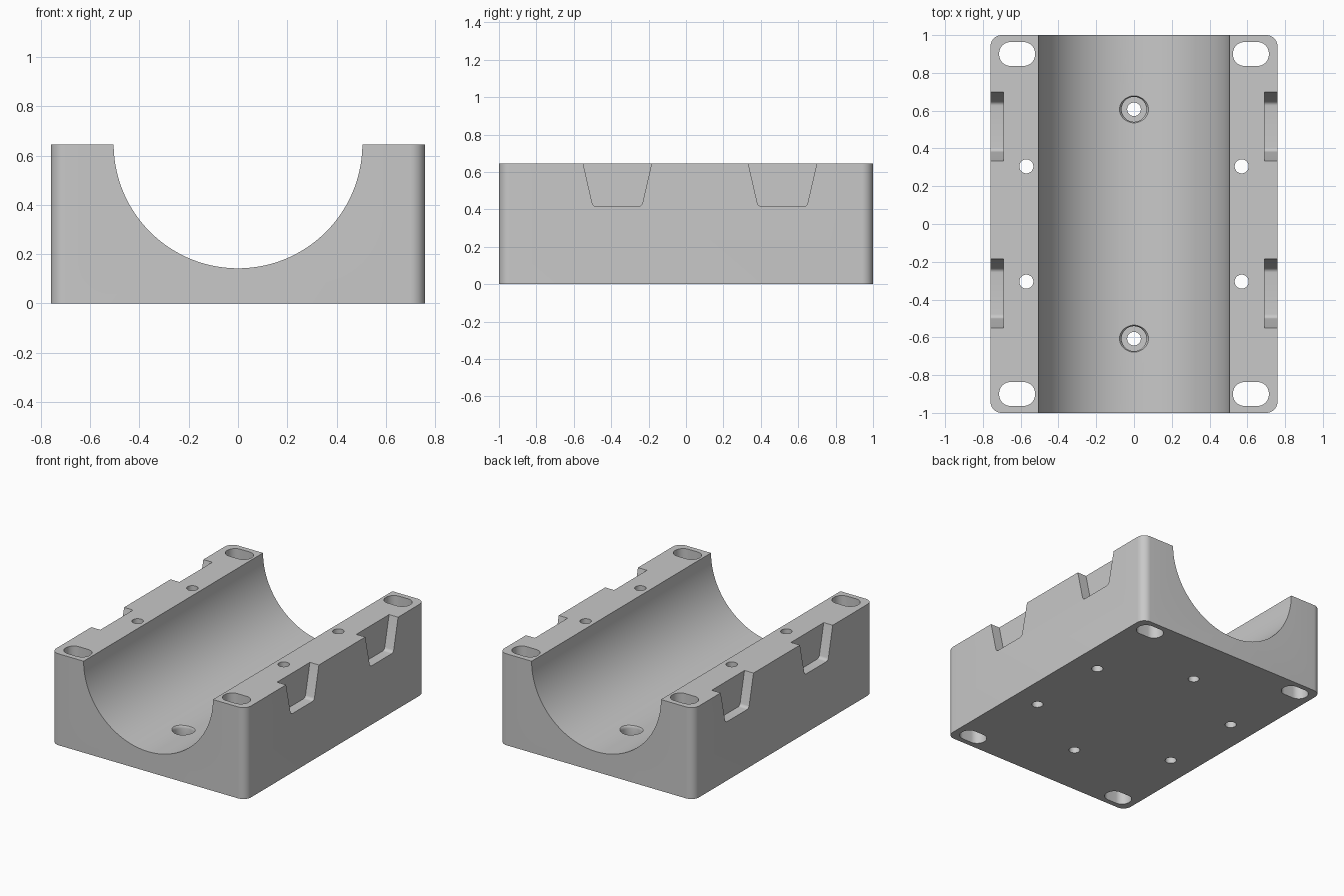
import bpy
import bmesh
from math import cos, sin, pi, tan
from mathutils import Vector

cube = bpy.data.objects.get("Cube")
if cube:
    bpy.data.objects.remove(cube, do_unlink=True)

HALF_X, HALF_Y, TOP = 0.76, 1.0, 0.645

grey = bpy.data.materials.new("plain grey")
grey.use_nodes = True
grey.diffuse_color = (0.58, 0.58, 0.58, 1)
grey.node_tree.nodes["Principled BSDF"].inputs["Base Color"].default_value = (0.58, 0.58, 0.58, 1)


def circle(radius, count=48):
    return [(radius * cos(2 * pi * i / count), radius * sin(2 * pi * i / count))
            for i in range(count)]


def rounded(points, radius, steps=10):
    """Polygon outline with every corner replaced by an arc."""
    out = []
    for i, p in enumerate(points):
        p = Vector(p)
        a = (Vector(points[i - 1]) - p).normalized()
        b = (Vector(points[(i + 1) % len(points)]) - p).normalized()
        half = a.angle(b) / 2
        centre = p + (a + b).normalized() * radius / sin(half)
        start = p + a * radius / tan(half) - centre
        end = p + b * radius / tan(half) - centre
        sweep = start.angle(end)
        for s in range(steps + 1):
            t = s / steps
            out.append(centre + (start * sin((1 - t) * sweep) + end * sin(t * sweep)) / sin(sweep))
    return out


def rectangle(hx, hy):
    return [(-hx, -hy), (hx, -hy), (hx, hy), (-hx, hy)]


def loft(name, layers, place):
    """Closed solid through (outline, height) layers; place maps u, v, h to x, y, z."""
    bm = bmesh.new()
    rings = [[bm.verts.new(place(u, v, h)) for u, v in outline] for outline, h in layers]
    for low, high in zip(rings, rings[1:]):
        for i in range(len(low)):
            j = (i + 1) % len(low)
            bm.faces.new((low[i], low[j], high[j], high[i]))
    bm.faces.new(rings[0])
    bm.faces.new(rings[-1])
    bmesh.ops.recalc_face_normals(bm, faces=bm.faces)
    mesh = bpy.data.meshes.new(name)
    bm.to_mesh(mesh)
    bm.free()
    mesh.materials.append(grey)
    obj = bpy.data.objects.new(name, mesh)
    bpy.context.collection.objects.link(obj)
    return obj


def upright(x, y):
    return lambda u, v, h: (x + u, y + v, h)


# Block with rounded vertical corners
outline = rounded(rectangle(HALF_X, HALF_Y), 0.06)
body = loft("cradle_block", [(outline, 0), (outline, TOP)], upright(0, 0))

# Half-round trough along the length
cutters = [loft("trough_cutter", [(circle(0.505, 160), -1.2), (circle(0.505, 160), 1.2)],
                lambda u, v, h: (u, h, 0.647 + v))]

# Counterbored holes in the trough, with a softened rim
bore = [(0.036, -0.1), (0.036, 0.08), (0.066, 0.08), (0.066, 0.125),
        (0.068, 0.135), (0.072, 0.143), (0.079, 0.15), (0.079, 0.3)]
for y in (-0.607, 0.607):
    cutters.append(loft("bore_cutter", [(circle(r), z) for r, z in bore], upright(0, y)))

slot = rounded(rectangle(0.095, 0.063), 0.06)
for side in (-1, 1):
    for end in (-1, 1):
        # Corner mounting slots and small rail holes
        cutters.append(loft("slot_cutter", [(slot, -0.1), (slot, 0.8)],
                            upright(side * 0.619, end * 0.9)))
        cutters.append(loft("rail_hole_cutter", [(circle(0.037), -0.1), (circle(0.037), 0.8)],
                            upright(side * 0.57, end * 0.305)))
    # Tapered strap notches in the outer walls
    for y in (-0.367, 0.516):
        notch = rounded([(y - 0.13, 0.415), (y + 0.13, 0.415),
                         (y + 0.207, 0.75), (y - 0.207, 0.75)], 0.025, 6)
        cutters.append(loft("notch_cutter", [(notch, 0.69), (notch, 0.9)],
                            lambda u, v, h: (side * h, u, v)))

for cutter in cutters:
    cutter.hide_render = True
    mod = body.modifiers.new(cutter.name, 'BOOLEAN')
    mod.operation = 'DIFFERENCE'
    mod.solver = 'EXACT'
    mod.object = cutter

# Bake the cuts, then discard the cutters
bpy.context.view_layer.update()
evaluated = body.evaluated_get(bpy.context.evaluated_depsgraph_get())
finished = bpy.data.meshes.new_from_object(evaluated)
body.modifiers.clear()
body.data = finished
for cutter in cutters:
    bpy.data.objects.remove(cutter, do_unlink=True)

bpy.ops.object.select_all(action='DESELECT')
body.select_set(True)
bpy.context.view_layer.objects.active = body
bpy.ops.object.shade_smooth_by_angle(angle=pi / 6)
